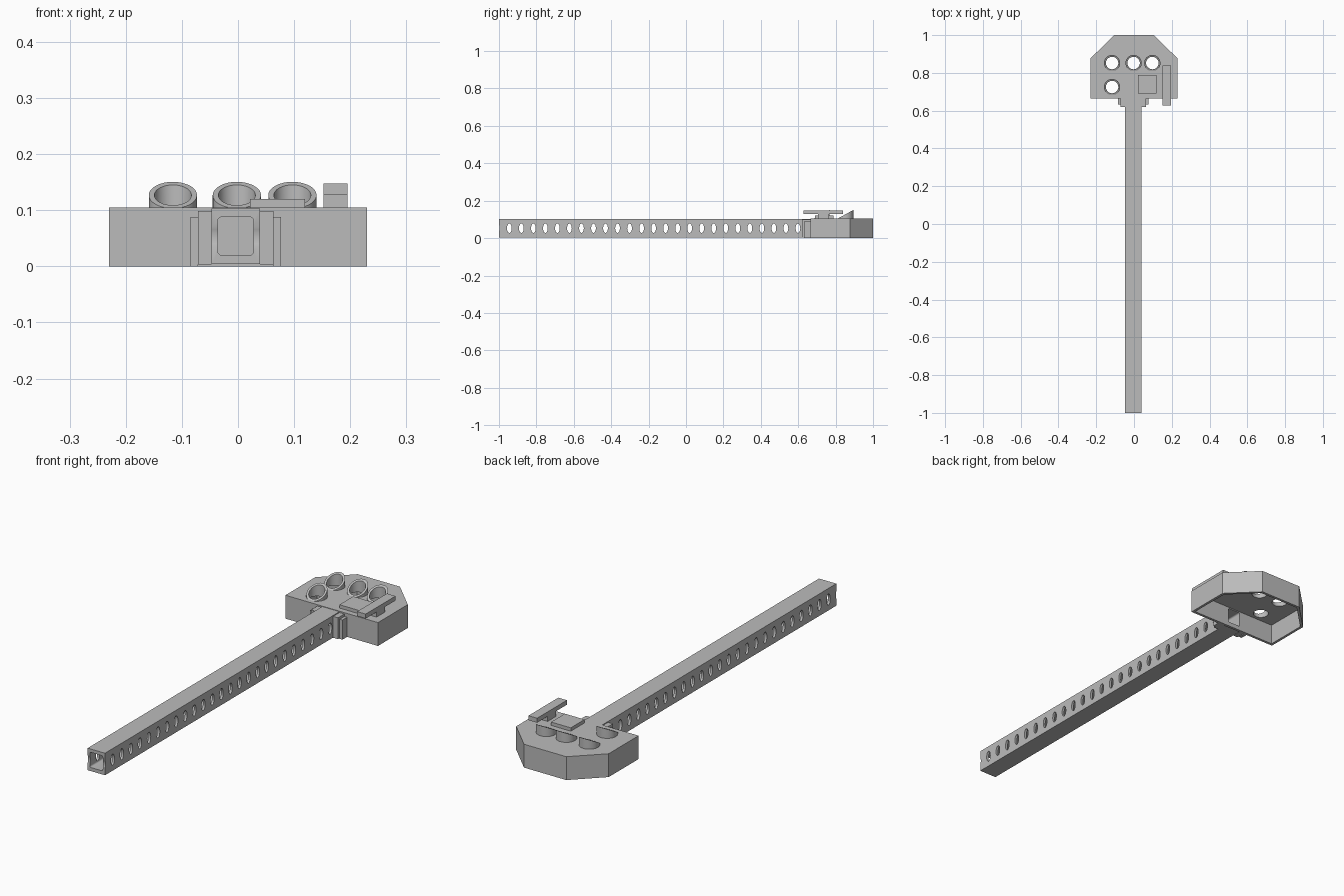
import bpy, bmesh, math
from mathutils import Vector

if "Cube" in bpy.data.objects:
    bpy.data.objects.remove(bpy.data.objects["Cube"], do_unlink=True)

GREY = (0.5, 0.5, 0.5, 1)
grey = bpy.data.materials.new("plain_grey")
grey.use_nodes = True
grey.diffuse_color = GREY
grey.node_tree.nodes["Principled BSDF"].inputs["Base Color"].default_value = GREY

MID = -0.004        # centre line of the beam
TOP = 0.105         # top of the head


def finish(name, bm):
    bmesh.ops.recalc_face_normals(bm, faces=bm.faces)
    mesh = bpy.data.meshes.new(name)
    bm.to_mesh(mesh)
    bm.free()
    mesh.materials.append(grey)
    ob = bpy.data.objects.new(name, mesh)
    bpy.context.collection.objects.link(ob)
    return ob


def extrude(bm, points, offset):
    """Add a closed prism from a loop of 3D points."""
    face = bm.faces.new([bm.verts.new(p) for p in points])
    geom = bmesh.ops.extrude_face_region(bm, geom=[face], use_keep_orig=True)["geom"]
    new = [v for v in geom if isinstance(v, bmesh.types.BMVert)]
    bmesh.ops.translate(bm, vec=Vector(offset), verts=new)


def prism(name, points, offset):
    bm = bmesh.new()
    extrude(bm, points, offset)
    return finish(name, bm)


def box(name, x0, x1, y0, y1, z0, z1):
    loop = [(x0, y0, z0), (x1, y0, z0), (x1, y1, z0), (x0, y1, z0)]
    return prism(name, loop, (0, 0, z1 - z0))


def cut(ob, cutter):
    mod = ob.modifiers.new("cut", 'BOOLEAN')
    mod.operation = 'DIFFERENCE'
    mod.solver = 'EXACT'
    mod.object = cutter
    with bpy.context.temp_override(object=ob, active_object=ob, selected_objects=[ob]):
        bpy.ops.object.modifier_apply(modifier=mod.name)
    bpy.data.objects.remove(cutter, do_unlink=True)


def smooth(ob):
    bpy.ops.object.select_all(action='DESELECT')
    ob.select_set(True)
    bpy.context.view_layer.objects.active = ob
    bpy.ops.object.shade_smooth_by_angle(angle=math.radians(30))


def ring(x, y, z, r, n=32):
    turns = [math.tau * i / n for i in range(n)]
    return [(x + r * math.cos(t), y + r * math.sin(t), z) for t in turns]


def channel_cutter(y0, y1):
    """Rounded square bar matching the inside of the beam."""
    r, w, h = 0.007, 0.032, 0.034
    loop = []
    for k, (sx, sz) in enumerate([(1, 1), (-1, 1), (-1, -1), (1, -1)]):
        for i in range(5):
            t = math.pi / 2 * (k + i / 4)
            loop.append((MID + sx * (w - r) + r * math.cos(t), y0,
                         0.054 + sz * (h - r) + r * math.sin(t)))
    return prism("channel_cutter", loop, (0, y1 - y0, 0))


# Hollow beam with a row of oval holes, the first one cut open by the end
beam = box("beam", MID - 0.043, MID + 0.043, -1, 0.675, 0.004, 0.103)
cut(beam, channel_cutter(-1.1, 0.8))
bm = bmesh.new()
for i in range(26):
    y = -1.009 + 0.0643 * i
    oval = [(-0.1, y + 0.5 * (b - y), 0.053 + a)
            for a, b, _ in ring(0, y, 0, 0.025, 24)]
    extrude(bm, oval, (0.2, 0, 0))
cut(beam, finish("hole_cutter", bm))
smooth(beam)


# Chamfered head, open underneath
def head_outline(inset, z):
    w, f, b, k = 0.23 - inset, 0.665 + inset, 1 - inset, inset * 0.4
    return [(-w, f, z), (w, f, z), (w, 0.877 - k, z), (0.105 - k, b, z),
            (-0.105 + k, b, z), (-w, 0.877 - k, z)]


head = prism("head", head_outline(0, 0), (0, 0, TOP))
cut(head, prism("cavity_cutter", head_outline(0.012, -0.05), (0, 0, 0.143)))
cut(head, channel_cutter(0.6, 0.75))

# Slanted collars around the sight holes
CENTRES = [(-0.116, 0.852), (-0.002, 0.852), (0.097, 0.852), (-0.116, 0.725)]
for n, (x, y) in enumerate(CENTRES):
    cut(head, prism("sight_cutter", ring(x, y, 0.05, 0.033), (0, 0, 0.1)))
    bm = bmesh.new()
    loops = []
    for r in (0.043, 0.033):
        low = [bm.verts.new(p) for p in ring(x, y, 0.093, r)]
        high = [bm.verts.new((px, py, 0.127 + 0.55 * (py - y)))
                for px, py, _ in ring(x, y, 0, r)]
        loops += [low, high]
    outer_low, outer_high, inner_low, inner_high = loops
    for a, b in ((outer_low, outer_high), (outer_high, inner_high),
                 (inner_high, inner_low), (inner_low, outer_low)):
        for i in range(len(a)):
            j = (i + 1) % len(a)
            bm.faces.new((a[i], a[j], b[j], b[i]))
    smooth(finish(f"collar_{n + 1}", bm))
smooth(head)

# Clamp jaws on both sides of the beam
for side, s in (("left", 1), ("right", -1)):
    near, mid, far = (MID + s * d for d in (0.043, 0.067, 0.081))
    box(f"{side}_jaw", min(near, mid), max(near, mid), 0.62, 0.677, 0.003, 0.099)
    box(f"{side}_jaw_backing", min(mid, far), max(mid, far), 0.632, 0.677, 0, 0.088)

# Square pad, and the raised bar on its short post
box("pad", 0.021, 0.119, 0.69, 0.788, 0.1, 0.12)
box("bar_post", 0.152, 0.195, 0.705, 0.765, 0.1, 0.129)
box("raised_bar", 0.152, 0.195, 0.628, 0.84, 0.128, 0.148)
